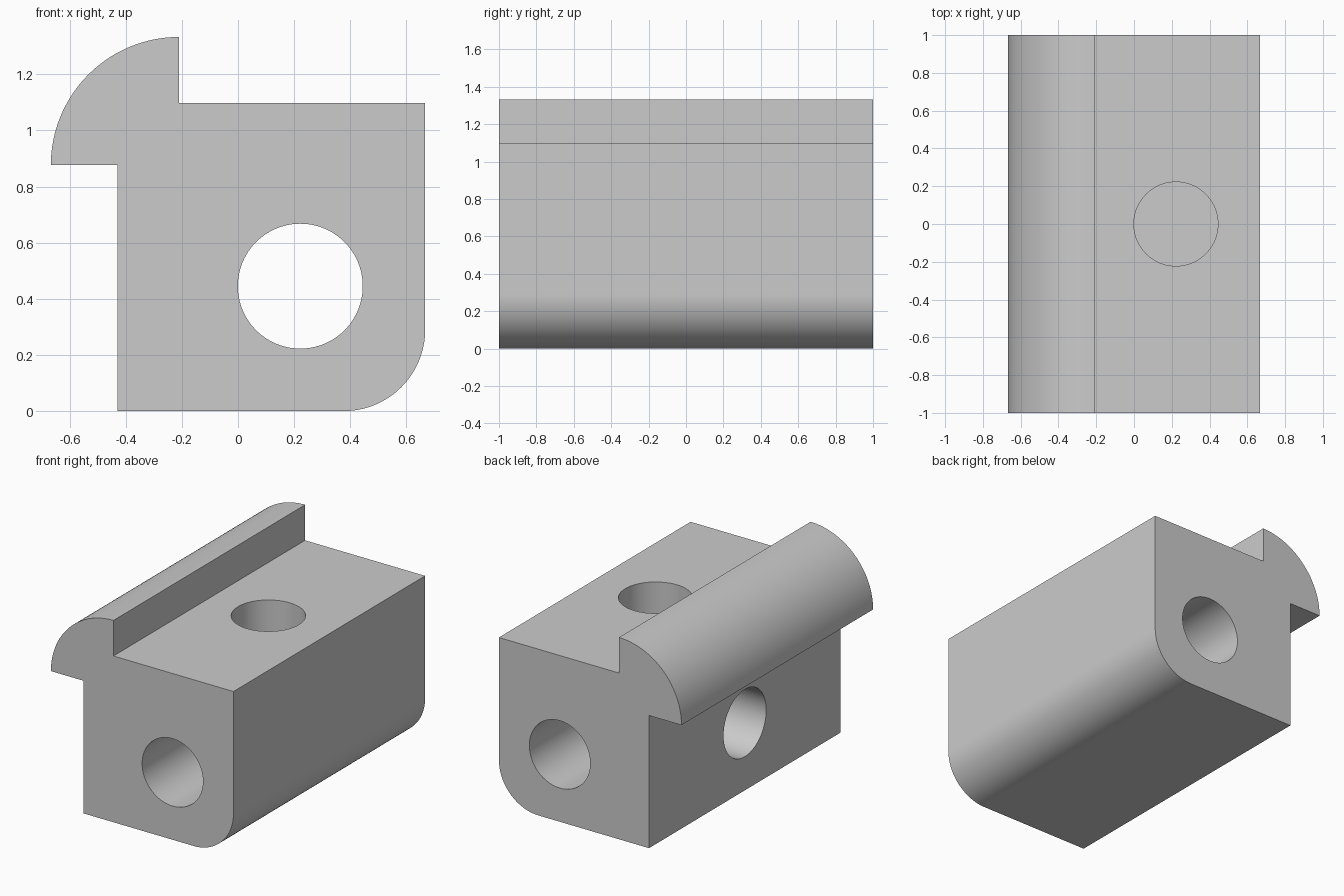
import bpy, bmesh
from math import sin, cos, pi
from mathutils import Matrix, Vector

cube = bpy.data.objects.get("Cube")
if cube:
    bpy.data.objects.remove(cube, do_unlink=True)

# Single flat grey
grey = bpy.data.materials.new("light_grey")
grey.use_nodes = True
colour = (0.6, 0.6, 0.6, 1)
grey.diffuse_color = colour
grey.node_tree.nodes["Principled BSDF"].inputs["Base Color"].default_value = colour

HALF = 0.667       # half width
LENGTH = 2.0
SIDE = -0.43       # outer face of the block on the lipped side
TOP = 1.098        # top face of the block
LIP_X, LIP_Z, LIP_R = -0.21, 0.876, 0.457
FILLET = 0.29
HOLE = Vector((0.222, 0, 0.445))
HOLE_R = 0.2225
BLIND = 0.33       # depth of the two blind holes


def arc(cx, cz, r, start, end, steps=32):
    angles = [start + (end - start) * i / steps for i in range(steps + 1)]
    return [(cx + r * cos(a), cz + r * sin(a)) for a in angles]


def finish(bm, name):
    bmesh.ops.recalc_face_normals(bm, faces=bm.faces)
    mesh = bpy.data.meshes.new(name)
    bm.to_mesh(mesh)
    bm.free()
    mesh.materials.append(grey)
    obj = bpy.data.objects.new(name, mesh)
    bpy.context.collection.objects.link(obj)
    return obj


def drill(name, start, end):
    """Cylinder cutter running between two points."""
    axis = end - start
    turn = axis.to_track_quat('Z', 'Y').to_matrix().to_4x4()
    bm = bmesh.new()
    bmesh.ops.create_cone(bm, cap_ends=True, segments=96, radius1=HOLE_R,
                          radius2=HOLE_R, depth=axis.length,
                          matrix=Matrix.Translation((start + end) / 2) @ turn)
    obj = finish(bm, name)
    obj.hide_render = True
    return obj


# Block with quarter-round lip and rounded lower corner, as one extruded profile
profile = [(SIDE, 0)]
profile += arc(HALF - FILLET, FILLET, FILLET, -pi / 2, 0)
profile += [(HALF, TOP), (LIP_X, TOP)]
profile += arc(LIP_X, LIP_Z, LIP_R, pi / 2, pi)
profile += [(SIDE, LIP_Z)]

bm = bmesh.new()
end_face = bm.faces.new([bm.verts.new((x, -LENGTH / 2, z)) for x, z in profile])
extruded = bmesh.ops.extrude_face_region(bm, geom=[end_face], use_keep_orig=True)
moved = [v for v in extruded["geom"] if isinstance(v, bmesh.types.BMVert)]
bmesh.ops.translate(bm, verts=moved, vec=(0, LENGTH, 0))
block = finish(bm, "lipped_block")

# Lengthwise through hole, blind top hole and blind side hole
along = Vector((0, LENGTH, 0))
cutters = [
    drill("through_hole_cutter", HOLE - along, HOLE + along),
    drill("top_hole_cutter", Vector((HOLE.x, 0, TOP - BLIND)),
          Vector((HOLE.x, 0, TOP + BLIND))),
    drill("side_hole_cutter", Vector((SIDE - BLIND, 0, HOLE.z)),
          Vector((SIDE + BLIND, 0, HOLE.z))),
]
bpy.ops.object.select_all(action='DESELECT')
block.select_set(True)
bpy.context.view_layer.objects.active = block
for cutter in cutters:
    cut = block.modifiers.new(cutter.name, 'BOOLEAN')
    cut.operation = 'DIFFERENCE'
    cut.solver = 'EXACT'
    cut.object = cutter
    bpy.ops.object.modifier_apply(modifier=cut.name)
for cutter in cutters:
    bpy.data.objects.remove(cutter, do_unlink=True)

bpy.ops.object.shade_smooth_by_angle(angle=pi / 6)
